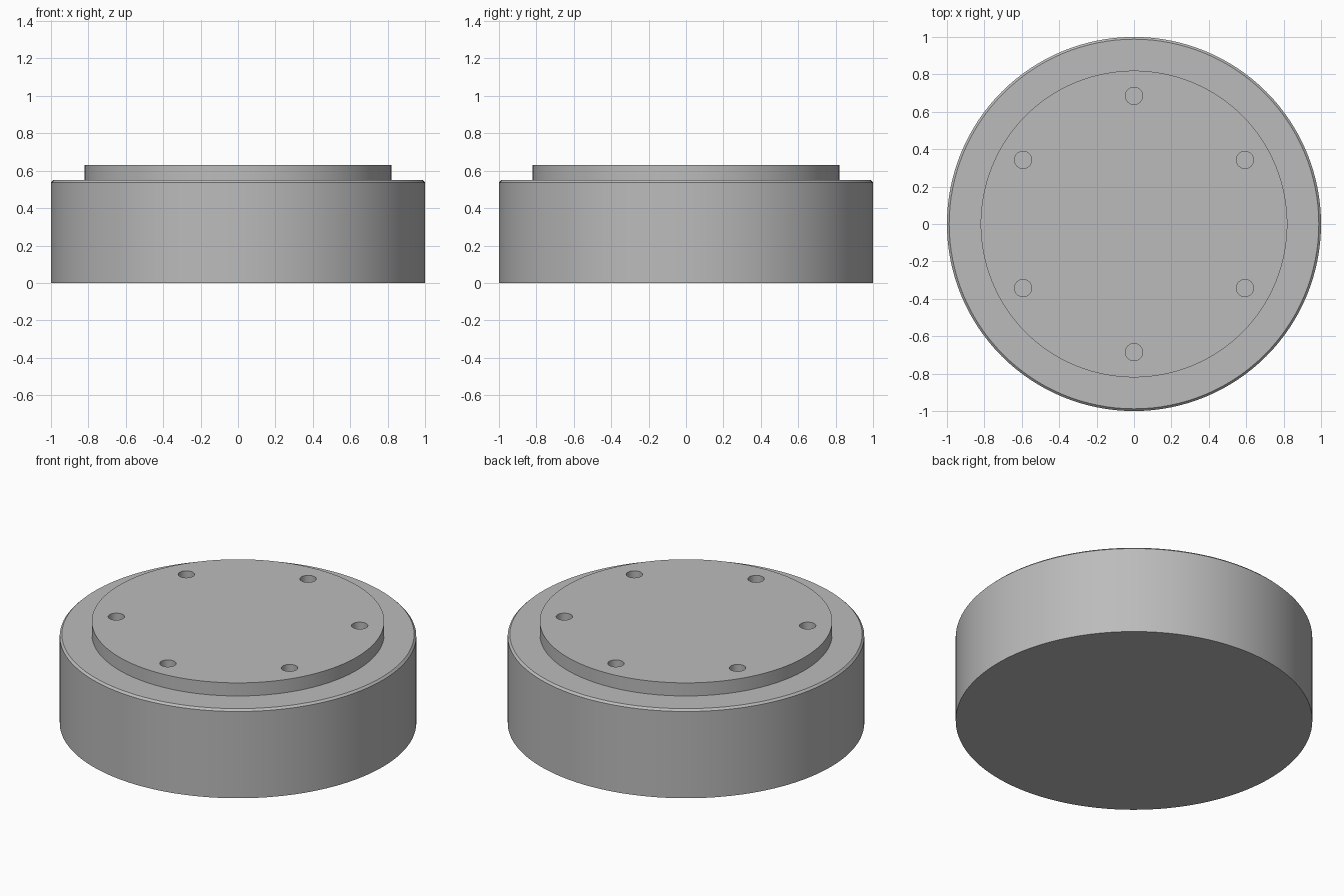
import bpy, bmesh, math

if "Cube" in bpy.data.objects:
    bpy.data.objects.remove(bpy.data.objects["Cube"])

SEGMENTS = 128
HOLE_COUNT = 6
HOLE_CIRCLE = 0.685
HOLE_RADIUS = 0.046
HOLE_DEPTH = 0.2
TOP = 0.63

grey = bpy.data.materials.new("grey")
grey.diffuse_color = (0.5, 0.5, 0.5, 1)
grey.use_nodes = True
grey.node_tree.nodes["Principled BSDF"].inputs["Base Color"].default_value = grey.diffuse_color


def make_object(name, bm):
    bmesh.ops.recalc_face_normals(bm, faces=bm.faces)
    mesh = bpy.data.meshes.new(name)
    bm.to_mesh(mesh)
    bm.free()
    mesh.materials.append(grey)
    obj = bpy.data.objects.new(name, mesh)
    bpy.context.collection.objects.link(obj)
    return obj


def lathe(name, profile, segments):
    """Turn a (radius, height) profile round z and cap both ends."""
    bm = bmesh.new()
    rings = []
    for r, z in profile:
        rings.append([bm.verts.new((r * math.cos(2 * math.pi * i / segments),
                                    r * math.sin(2 * math.pi * i / segments), z))
                      for i in range(segments)])
    for low, high in zip(rings, rings[1:]):
        for i in range(segments):
            j = (i + 1) % segments
            bm.faces.new((low[i], low[j], high[j], high[i]))
    bm.faces.new(rings[0])
    bm.faces.new(rings[-1])
    return make_object(name, bm)


# Drum with chamfered rim and raised disc on top
drum = lathe("drum_body", [(1, 0), (1, 0.537), (0.988, 0.549),
                           (0.82, 0.549), (0.82, TOP)], SEGMENTS)

# Ring of blind holes in the raised disc
bm = bmesh.new()
for i in range(HOLE_COUNT):
    a = math.radians(30 + 360 * i / HOLE_COUNT)
    hole = bmesh.ops.create_cone(bm, cap_ends=True, segments=32, radius1=HOLE_RADIUS,
                                 radius2=HOLE_RADIUS, depth=HOLE_DEPTH * 2)
    bmesh.ops.translate(bm, verts=hole["verts"],
                        vec=(HOLE_CIRCLE * math.cos(a), HOLE_CIRCLE * math.sin(a), TOP))
cutter = make_object("hole_cutter", bm)
cutter.hide_render = True
cutter.hide_viewport = True

cut = drum.modifiers.new("holes", "BOOLEAN")
cut.operation = "DIFFERENCE"
cut.solver = "EXACT"
cut.object = cutter
bpy.context.view_layer.objects.active = drum
drum.select_set(True)
bpy.ops.object.modifier_apply(modifier=cut.name)
bpy.data.objects.remove(cutter)

# Smooth walls, crisp edges
bpy.ops.object.shade_smooth_by_angle(angle=math.radians(30))
